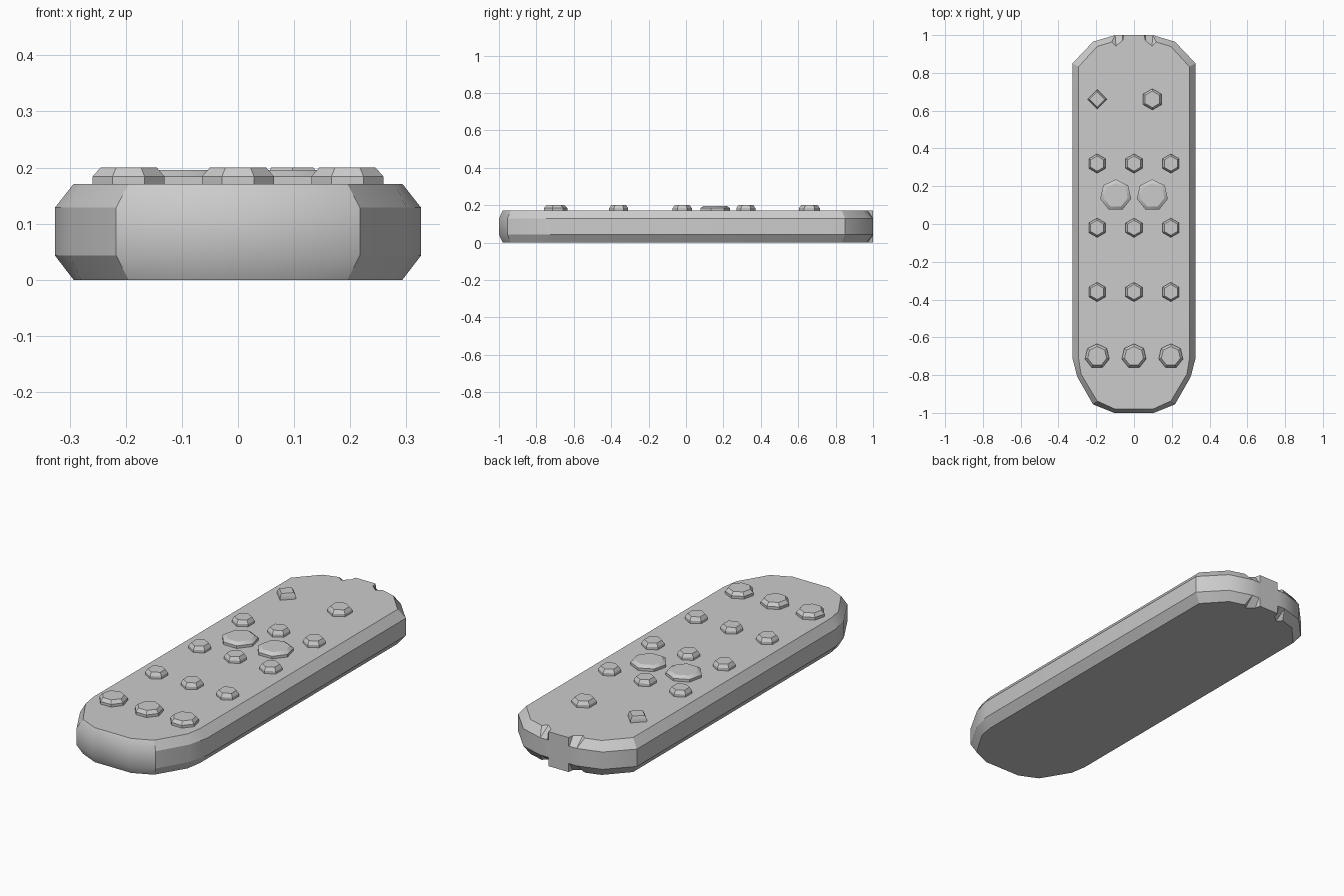
import bpy, bmesh, math

cube = bpy.data.objects.get("Cube")
if cube:
    bpy.data.objects.remove(cube, do_unlink=True)

grey = bpy.data.materials.new("light_grey")
grey.use_nodes = True
colour = (0.6, 0.6, 0.6, 1)
grey.diffuse_color = colour
grey.node_tree.nodes["Principled BSDF"].inputs["Base Color"].default_value = colour


def loft(name, rings):
    """Skin closed rings of points from bottom to top and cap both ends."""
    bm = bmesh.new()
    loops = [[bm.verts.new(p) for p in ring] for ring in rings]
    for low, high in zip(loops, loops[1:]):
        n = len(low)
        for i in range(n):
            j = (i + 1) % n
            bm.faces.new((low[i], low[j], high[j], high[i]))
    bm.faces.new(loops[0][::-1])
    bm.faces.new(loops[-1])
    bmesh.ops.remove_doubles(bm, verts=bm.verts, dist=0.0005)
    bmesh.ops.recalc_face_normals(bm, faces=bm.faces)
    mesh = bpy.data.meshes.new(name)
    bm.to_mesh(mesh)
    bm.free()
    mesh.materials.append(grey)
    obj = bpy.data.objects.new(name, mesh)
    bpy.context.collection.objects.link(obj)
    bpy.ops.object.select_all(action='DESELECT')
    obj.select_set(True)
    bpy.context.view_layer.objects.active = obj
    bpy.ops.object.shade_smooth_by_angle(angle=math.radians(30))
    return obj


def outline(half, z):
    """Mirror a half outline across x and place it at height z."""
    full = half + [(-x, y) for x, y in reversed(half)]
    return [(x, y, z) for x, y in full]


# Body: chamfered slab, with a full-height tab and two nicks at the back
wide = [(.105, -1), (.217, -.955), (.3, -.81), (.326, -.71), (.326, .85),
        (.217, .965), (.1, 1), (.1, 1), (.06, 1), (.055, 1)]
narrow = [(.1, -.98), (.195, -.937), (.28, -.795), (.293, -.715), (.293, .833),
          (.195, .94), (.118, .963), (.095, .942), (.06, .972), (.055, 1)]
loft("body", [outline(narrow, 0), outline(wide, .043),
              outline(wide, .129), outline(narrow, .171)])


# Buttons: short prisms with a tapered top, one corner pointing to the back
def button(name, x, y, radius, sides, top=.2):
    def ring(r, z):
        angles = [math.pi / 2 + math.tau * i / sides for i in range(sides)]
        return [(x + r * math.cos(a), y + r * math.sin(a), z) for a in angles]
    loft(name, [ring(radius, .165), ring(radius, .184), ring(radius * .78, top)])


columns = {"right": -.195, "middle": 0, "left": .195}
for side, x in columns.items():
    for row, y in (("upper", .32), ("centre", -.02), ("lower", -.36)):
        button(f"{row}_{side}_button", x, y, .051, 6)
    button(f"front_{side}_button", x, -.7, .066, 7)
for side, x in (("right", -.097), ("left", .097)):
    button(f"large_{side}_button", x, .152, .084, 7, .196)
button("diamond_button", -.195, .66, .052, 4)
button("power_button", .097, .66, .056, 6)
